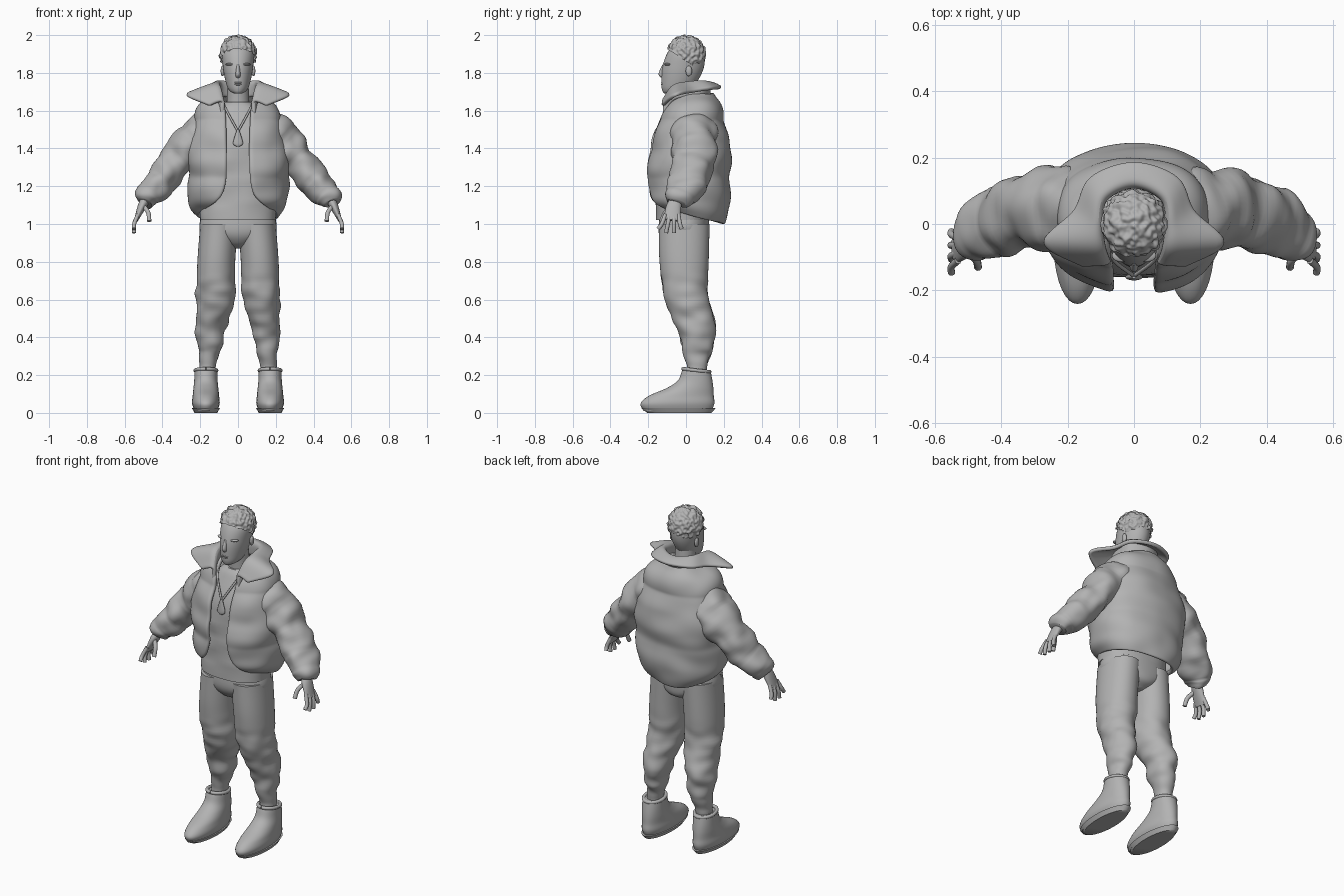
import bpy, bmesh
from math import sin, cos, pi, asin, radians
from mathutils import Vector, noise

if "Cube" in bpy.data.objects:
    bpy.data.objects.remove(bpy.data.objects["Cube"])

TONE = 0.45
grey = bpy.data.materials.new("plain_grey")
grey.use_nodes = True
grey.diffuse_color = (TONE, TONE, TONE, 1)
grey.node_tree.nodes["Principled BSDF"].inputs["Base Color"].default_value = grey.diffuse_color


def finish(name, bm, padding=0, wrinkle=0, frequency=(7, 7, 20), low=0, high=3):
    """Crease between two heights, shade and link one part; padding thickens a sheet."""
    bmesh.ops.recalc_face_normals(bm, faces=bm.faces)
    bm.normal_update()
    moves = []
    for vert in bm.verts:
        if wrinkle and low < vert.co.z < high:
            fade = min(1, (vert.co.z - low) * 12, (high - vert.co.z) * 12)
            place = Vector([c * f for c, f in zip(vert.co, frequency)])
            moves.append((vert, vert.normal * noise.noise(place) * wrinkle * fade))
    for vert, offset in moves:
        vert.co += offset
    mesh = bpy.data.meshes.new(name)
    bm.to_mesh(mesh)
    bm.free()
    mesh.materials.append(grey)
    mesh.shade_smooth()
    mesh.set_sharp_from_angle(angle=radians(50))
    part = bpy.data.objects.new(name, mesh)
    bpy.context.scene.collection.objects.link(part)
    if padding:
        solid = part.modifiers.new("padding", 'SOLIDIFY')
        solid.thickness, solid.offset = padding, 0
        rounding = part.modifiers.new("rounding", 'SUBSURF')
        rounding.levels = rounding.render_levels = 1


def spline(keys, steps):
    """Smooth curve through tuples of any length."""
    k = [Vector(key) for key in keys]
    k = [2 * k[0] - k[1]] + k + [2 * k[-1] - k[-2]]
    curve = []
    for a, b, c, d in zip(k, k[1:], k[2:], k[3:]):
        for step in range(steps):
            t = step / steps
            curve.append(b + (c - a) * t / 2 + (2 * a - 5 * b + 4 * c - d) * t * t / 2
                         + (3 * b - a - 3 * c + d) * t ** 3 / 2)
    return curve + [k[-2]]


def skin(rows, closed):
    """Join rows of points with quads, capping closed tubes."""
    bm = bmesh.new()
    grid = [[bm.verts.new(point) for point in row] for row in rows]
    count = len(grid[0])
    for row, following in zip(grid, grid[1:]):
        for i in range(count if closed else count - 1):
            j = (i + 1) % count
            bm.faces.new((row[i], row[j], following[j], following[i]))
    if closed:
        bm.faces.new(grid[0])
        bm.faces.new(grid[-1])
    return bm


def power(value, exponent):
    return abs(value) ** exponent * (1 if value > 0 else -1)


def loft(name, keys, side=1, count=36, steps=6, square=1, along=False,
         puffs=0, opening=None, hem_tilt=0, **finishing):
    """Skin rings of (x, y, z, half width, half depth), level or along their path."""
    rings = spline(keys, steps)
    last = len(rings) - 1
    rows = []
    for i, (x, y, z, width, depth) in enumerate(rings):
        t = i / last
        center, across, forward = Vector((x, y, z)), Vector((1, 0, 0)), Vector((0, 1, 0))
        if along:
            path = Vector(rings[min(i + 1, last)][:3]) - Vector(rings[max(i - 1, 0)][:3])
            path.normalize()
            forward = (forward - path * forward.dot(path)).normalized()
            across = forward.cross(path)
        if puffs:
            swell = 0.96 + 0.06 * abs(sin(pi * puffs * t)) ** 0.7
            width, depth = width * swell, depth * swell
        gap = asin((opening(t) / width) ** (1 / square)) if opening else 0
        row = []
        for n in range(count):
            angle = gap + 2 * (pi - gap) * n / (count - 1 if opening else count)
            point = (center + across * width * power(sin(angle), square)
                     - forward * depth * power(cos(angle), square))
            point.z -= hem_tilt * (point.y - y) * max(0, 1 - 3 * t)
            row.append((point.x * side, point.y, point.z))
        rows.append(row)
    finish(name, skin(rows, not opening), **finishing)


def body(name, keys, **options):
    """A loft standing on the middle plane."""
    loft(name, [(0, *key) for key in keys], **options)


def blob(name, location, size):
    bm = bmesh.new()
    bmesh.ops.create_icosphere(bm, subdivisions=3, radius=1)
    for vert in bm.verts:
        vert.co = Vector([c * r + o for c, r, o in zip(vert.co, size, location)])
    finish(name, bm)


def rod(name, points, radius, side=1):
    loft(name, [(*point, radius, radius) for point in points], side, count=10, steps=4, along=True)


def hoop(name, center, width, depth, radius, slope, side=1):
    """A round edging that drops towards the front by its slope."""
    turns = [n * pi / 6 for n in range(13)]
    x, y, z = center
    rod(name, [(x + width * sin(a), y - depth * cos(a), z - slope * cos(a)) for a in turns], radius, side)


SIDES = {"left": 1, "right": -1}

# Head, neck and face
body("neck", [(.015, 1.56, .07, .07), (.01, 1.64, .06, .06), (0, 1.78, .055, .06)])
body("head", [(-.085, 1.69, .02, .03), (-.06, 1.705, .045, .065), (-.04, 1.74, .062, .09),
              (-.015, 1.83, .08, .11), (0, 1.92, .08, .09), (0, 1.98, .02, .02)])
body("nose", [(-.11, 1.845, .008, .014), (-.125, 1.795, .013, .02), (-.115, 1.77, .012, .012)])
for height in (1.748, 1.738):
    blob("lip", (0, -.122, height), (.022, .01, .006))
blob("chin", (0, -.105, 1.715), (.026, .022, .02))
for label, side in SIDES.items():
    blob(label + "_ear", (side * .082, .015, 1.81), (.01, .017, .028))
    blob(label + "_eye", (side * .03, -.103, 1.826), (.014, .01, .006))
    blob(label + "_brow", (side * .035, -.095, 1.845), (.032, .02, .008))

# Curly hair cap, lower at the nape than at the forehead
bm = bmesh.new()
bmesh.ops.create_icosphere(bm, subdivisions=6, radius=1)
for vert in bm.verts:
    place = Vector((vert.co.x * .09, vert.co.y * .097, vert.co.z * .094 + 1.9))
    vert.co = place + vert.co * (.006 + .011 * noise.noise(place * 60))
hidden = [vert for vert in bm.verts if vert.co.z < 1.86 - .65 * vert.co.y]
bmesh.ops.delete(bm, geom=hidden, context='VERTS')
finish("curly_hair", bm)

# Shirt and necklace
body("shirt", [(-.02, 1.02, .2, .14), (0, 1.25, .21, .155), (0, 1.45, .2, .15),
               (.01, 1.6, .12, .1), (.01, 1.645, .07, .07)],
     square=.85, count=64, wrinkle=.015, low=1.03, high=1.4)
hoop("shirt_neckband", (0, .01, 1.64), .07, .075, .007, .012)
for label, side in SIDES.items():
    rod(label + "_necklace_cord", [(.08, -.06, 1.65), (.06, -.11, 1.6), (0, -.157, 1.49)], .006, side)
body("necklace_pendant", [(-.158, 1.5, .006, .007), (-.16, 1.43, .026, .01), (-.16, 1.41, .01, .007)])

# Open padded jacket, its hem higher at the front
body("jacket_body", [(.025, 1.05, .21, .17), (.015, 1.13, .25, .2), (.02, 1.32, .26, .214),
                     (.025, 1.5, .24, .178), (.035, 1.62, .19, .135), (.055, 1.69, .1, .085)],
     count=64, steps=11, square=.9, puffs=3, hem_tilt=.28, padding=.025,
     opening=lambda t: .058 + .12 * max(0, 1 - 2.6 * t) ** 2 + .025 * t ** 4,
     wrinkle=.018, frequency=(6, 6, 9))

# Wide fold-over collar, from the nape to the lapels
ridge = [(0, .12, 1.735), (.09, .08, 1.745), (.105, 0, 1.74), (.1, -.07, 1.72), (.08, -.12, 1.64)]
edge = [(0, .185, 1.72), (.13, .14, 1.715), (.18, .04, 1.7), (.275, -.055, 1.68), (.15, -.125, 1.625)]
ridge, edge = [spline([(-x, y, z) for x, y, z in line[:0:-1]] + line, 6) for line in (ridge, edge)]
rise = Vector((0, 0, .07))
columns = [spline([top - rise, top, top.lerp(out, .4) + rise / 7, out], 4) for top, out in zip(ridge, edge)]
finish("jacket_collar", skin(columns, False), padding=.022)

for label, side in SIDES.items():
    # Puffy sleeve ending in a narrow cuff
    loft(label + "_sleeve", [(.13, .035, 1.52, .1, .11), (.22, .045, 1.44, .112, .125),
                             (.32, .04, 1.34, .092, .112), (.41, .005, 1.22, .084, .105),
                             (.475, -.03, 1.15, .068, .085), (.497, -.047, 1.11, .045, .058)],
         side, count=48, steps=9, along=True, puffs=5, wrinkle=.018, frequency=(14, 8, 14))

    # Hand with evenly fanned fingers
    loft(label + "_palm", [(.49, -.05, 1.13, .026, .03), (.51, -.065, 1.09, .022, .04),
                           (.54, -.077, 1.02, .011, .042)], side, along=True)
    for i, finger in enumerate(("index", "middle", "ring", "little")):
        fan = (i - 1.5) * .023
        rod(f"{label}_{finger}_finger", [(.53, fan - .075, 1.05), (.55, fan * 1.4 - .08, 1),
                                         (.55, fan * 1.8 - .085, .95 + fan * fan * 20)], .011, side)
    rod(label + "_thumb", [(.5, -.08, 1.095), (.475, -.11, 1.06), (.47, -.13, 1.015)], .012, side)

    # Trouser leg, creased below the thigh
    loft(label + "_trouser_leg", [(.1, -.01, 1, .1, .135), (.115, -.01, .8, .1, .13),
                                  (.12, 0, .62, .1, .115), (.14, .05, .46, .08, .104),
                                  (.15, .06, .34, .06, .08), (.16, .06, .26, .045, .055),
                                  (.165, .055, .19, .042, .05)],
         side, count=48, steps=11, square=.95, wrinkle=.018, frequency=(9, 9, 15), low=.24, high=.74)

    # Ankle boot with sole and top edge
    loft(label + "_boot", [(.17, -.045, .01, .06, .18), (.17, -.045, .05, .073, .195),
                           (.17, -.025, .09, .07, .172), (.17, .02, .13, .066, .125),
                           (.17, .048, .17, .062, .092), (.17, .055, .225, .06, .075)], side, square=.95)
    loft(label + "_sole", [(.17, -.035, 0, .06, .17), (.17, -.04, .025, .074, .197)], side)
    hoop(label + "_boot_top_edge", (.17, .055, .225), .056, .07, .01, -.008, side)

# Seat of the trousers
body("trouser_seat", [(-.01, 1.07, .19, .13), (-.01, .96, .2, .132), (0, .9, .1, .11), (0, .87, .03, .06)],
     square=.9)
